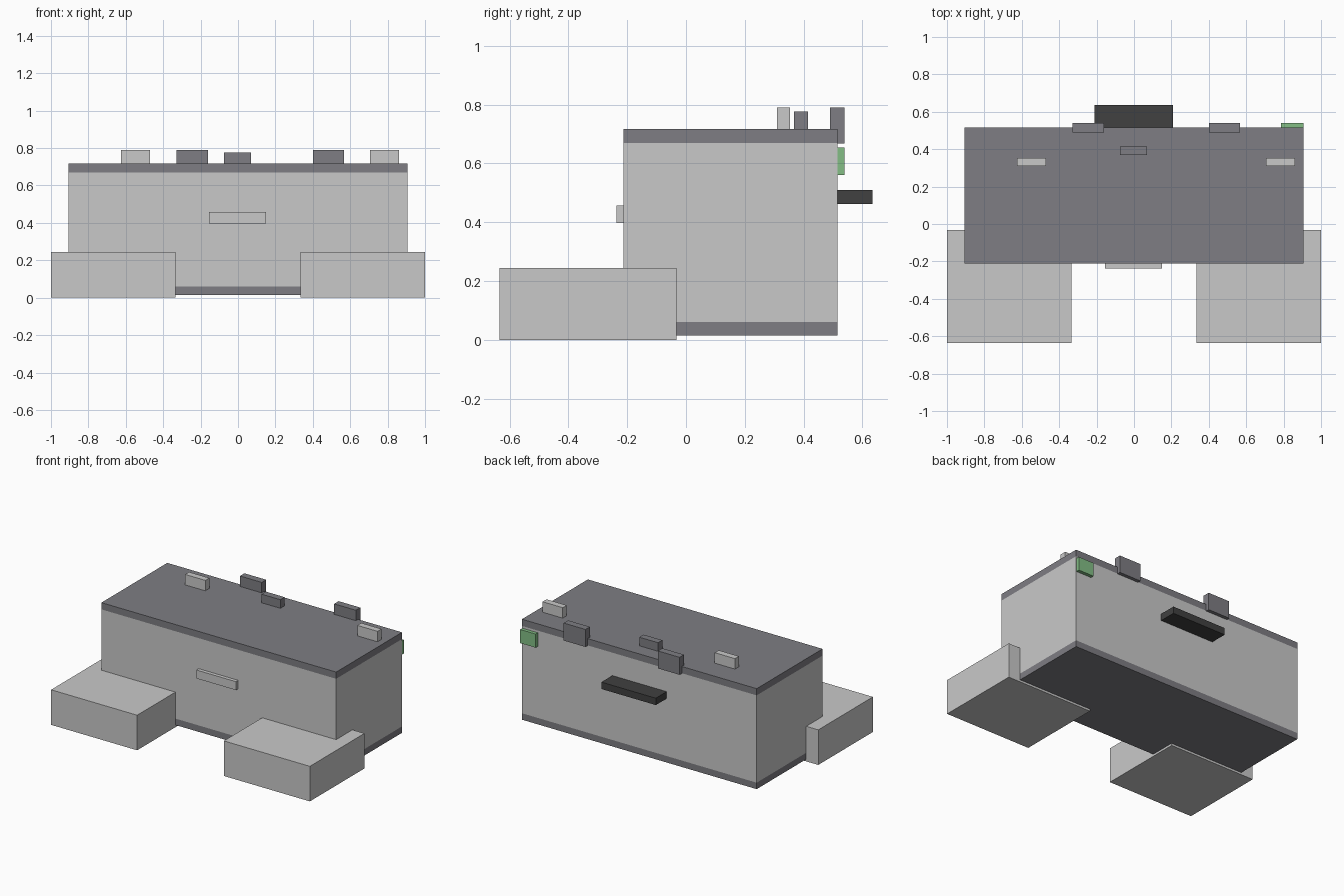
import bpy
import bmesh

cube = bpy.data.objects.get("Cube")
if cube:
    bpy.data.objects.remove(cube, do_unlink=True)


def material(name, rgb):
    mat = bpy.data.materials.new(name)
    mat.use_nodes = True
    mat.diffuse_color = (*rgb, 1)
    mat.node_tree.nodes["Principled BSDF"].inputs["Base Color"].default_value = (*rgb, 1)
    return mat


light = material("light grey", (0.584, 0.584, 0.584))
slate = material("slate grey", (0.21, 0.207, 0.228))
green = material("green", (0.227, 0.515, 0.235))
black = material("charcoal", (0.052, 0.052, 0.052))


def box(name, mat, xs, ys, zs):
    """Box spanning the given (low, high) range on each axis."""
    bm = bmesh.new()
    bmesh.ops.create_cube(bm, size=1)
    for v in bm.verts:
        v.co = [r[0] if c < 0 else r[1] for c, r in zip(v.co, (xs, ys, zs))]
    mesh = bpy.data.meshes.new(name)
    bm.to_mesh(mesh)
    bm.free()
    mesh.materials.append(mat)
    obj = bpy.data.objects.new(name, mesh)
    bpy.context.collection.objects.link(obj)
    return obj


# Main body between a base plate and a lid
front, back, side = -0.212, 0.515, 0.907
for name, mat, zs in (("base_plate", slate, (0.015, 0.06)),
                      ("body", light, (0.06, 0.67)),
                      ("lid", slate, (0.67, 0.717))):
    box(name, mat, (-side, side), (front, back), zs)

# Wide front feet, mirrored
for name, s in (("left_foot", 1), ("right_foot", -1)):
    box(name, light, sorted((s * 0.335, s)), (-0.635, -0.032), (0, 0.245))

# Front label plate
box("front_plate", light, (-0.155, 0.15), (-0.237, front), (0.398, 0.457))

# Tabs standing on the lid
lid_top = 0.717
for name, x in (("left_tab", 0.783), ("right_tab", -0.548)):
    box(name, light, (x - 0.078, x + 0.078), (0.31, 0.354), (lid_top, 0.79))
box("middle_tab", slate, (-0.075, 0.07), (0.368, 0.415), (lid_top, 0.777))

# Plates straddling the rear lid edge
for name, x in (("left_rear_plate", 0.484), ("right_rear_plate", -0.244)):
    box(name, slate, (x - 0.084, x + 0.084), (0.49, 0.539), (0.668, 0.79))

# Rear shelf and indicator
box("rear_shelf", black, (-0.211, 0.209), (back, 0.635), (0.462, 0.51))
box("rear_indicator", green, (0.785, 0.905), (back, 0.539), (0.56, 0.655))
